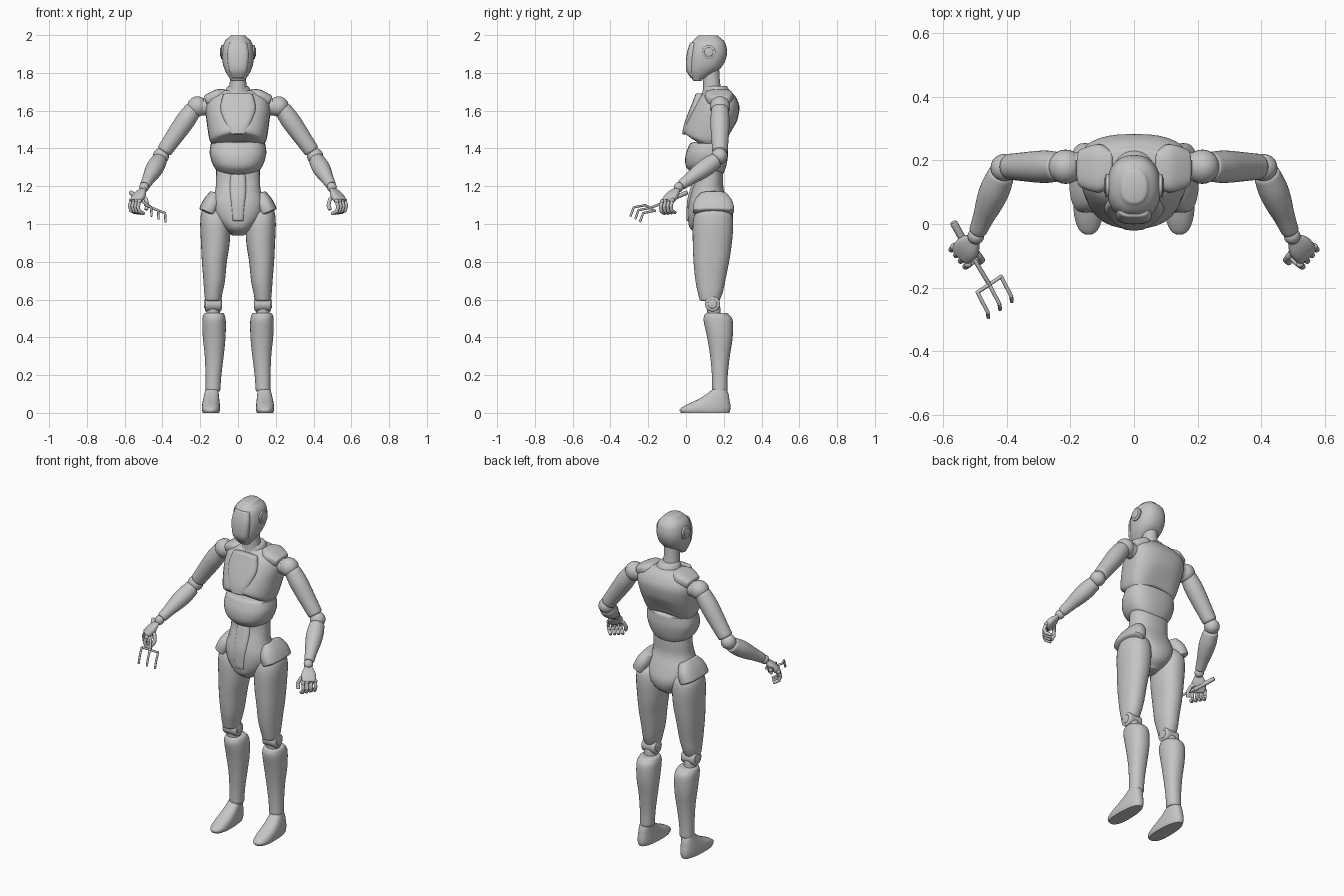
import bpy, bmesh, math
from mathutils import Matrix, Vector

old = bpy.data.objects.get("Cube")
if old:
    bpy.data.objects.remove(old, do_unlink=True)

grey = bpy.data.materials.new("light_grey")
grey.use_nodes = True
colour = (.56, .56, .56, 1)
grey.diffuse_color = colour
grey.node_tree.nodes["Principled BSDF"].inputs["Base Color"].default_value = colour
made = []


def finish(name, bm, side=1):
    """Turn a bmesh into an object, mirrored in x when side is -1."""
    for v in bm.verts:
        v.co.x *= side
    bmesh.ops.recalc_face_normals(bm, faces=bm.faces)
    mesh = bpy.data.meshes.new(name)
    bm.to_mesh(mesh)
    bm.free()
    mesh.materials.append(grey)
    ob = bpy.data.objects.new(name, mesh)
    bpy.context.collection.objects.link(ob)
    made.append(ob)


def smooth_rings(rings, steps):
    """Catmull-Rom interpolation through the given rings."""
    out = []
    last = len(rings) - 1
    for i in range(last):
        p, a, b, q = (rings[min(max(i + k, 0), last)] for k in (-1, 0, 1, 2))
        for s in range(steps):
            t = s / steps
            out.append([y + t / 2 * (z - x + t * (2*x - 5*y + 4*z - w + t * (3*(y - z) + w - x)))
                        for x, y, z, w in zip(p, a, b, q)])
    return out + [list(rings[-1])]


def loft(bm, rings, power=2, widest=.5, cap=.008, matrix=None, warp=None, n=32, steps=4):
    """Rings are (height, centre x, half width, front y, back y)."""
    rows = smooth_rings(rings, steps)
    low, high = (1, -1) if rows[0][0] > rows[-1][0] else (-1, 1)

    def rounded(r, sign):
        res = []
        for grow, k in ((.6, .94), (1, .8)):
            m = r[3] + widest * (r[4] - r[3])
            res.append([r[0] + sign * cap * grow, r[1], r[2] * k,
                        m + (r[3] - m) * k, m + (r[4] - m) * k])
        return res
    if cap:
        rows = rounded(rows[0], low)[::-1] + rows + rounded(rows[-1], high)
    loops = []
    for t, cx, w, y0, y1 in rows:
        mid = y0 + widest * (y1 - y0)
        loop = []
        for i in range(n):
            a = math.tau * i / n
            c, s = math.cos(a), math.sin(a)
            x = math.copysign(abs(c) ** (2 / power), c) * w + cx
            y = math.copysign(abs(s) ** (2 / power), s) * (y1 - mid if s > 0 else mid - y0) + mid
            co = Vector((x, y, t))
            if warp:
                co.z += warp(co)
            loop.append(bm.verts.new(matrix @ co if matrix else co))
        loops.append(loop)
    for a, b in zip(loops, loops[1:]):
        for i in range(n):
            bm.faces.new((a[i], a[i - 1], b[i - 1], b[i]))
    bm.faces.new(loops[0])
    bm.faces.new(loops[-1])


def limb(bm, a, b, radii, wide=(0, 1, 0), flat=1, **options):
    """Loft from a to b through evenly spaced radii; flat squashes one way."""
    a, b = Vector(a), Vector(b)
    axis = (b - a).normalized()
    across = Vector(wide)
    across = (across - axis * across.dot(axis)).normalized()
    m = Matrix((across, axis.cross(across), axis)).transposed().to_4x4()
    m.translation = a
    step = (b - a).length / (len(radii) - 1)
    loft(bm, [(i * step, 0, r, -r * flat, r * flat) for i, r in enumerate(radii)],
         matrix=m, **options)


def rod(bm, points, r, n=12):
    for a, b in zip(points, points[1:]):
        limb(bm, a, b, (r, r), wide=(.3, .9, .2), cap=r * .6, n=n, steps=1)


def ball(bm, at, r):
    bmesh.ops.create_uvsphere(bm, u_segments=24, v_segments=14, radius=r,
                              matrix=Matrix.Translation(at))


def solid(name, rings, side=1, **options):
    bm = bmesh.new()
    loft(bm, rings, **options)
    finish(name, bm, side)


def arch(height, top):
    """Lift the centre of a lower rim, fading out towards top."""
    def lift(co):
        return height * max(0, 1 - (co.x / .15) ** 2) * min(1, max(0, (top - co.z) / .12))
    return lift


# Head and neck
solid("head", [(1.765, 0, .04, .035, .085), (1.8, 0, .062, .014, .15), (1.84, 0, .078, .01, .195),
               (1.9, 0, .085, .014, .217), (1.96, 0, .074, .03, .207), (1.991, 0, .045, .06, .175)],
      power=2.3)
solid("face_plate", [(1.78, 0, .036, .02, .07), (1.82, 0, .05, 0, .06), (1.9, 0, .057, .004, .06),
                     (1.955, 0, .048, .02, .07)], power=3, cap=.006)
solid("neck", [(1.66, 0, .065, .08, .22), (1.72, 0, .046, .09, .185), (1.83, 0, .042, .09, .175)])
solid("neck_collar", [(1.69, 0, .075, .085, .24), (1.725, 0, .058, .1, .22)], cap=.006)

# Torso
solid("chest", [(1.4, 0, .13, .05, .215), (1.43, 0, .145, .003, .23), (1.465, 0, .155, -.015, .243),
                (1.55, 0, .167, .004, .272), (1.62, 0, .173, .035, .283), (1.67, 0, .155, .065, .265),
                (1.7, 0, .11, .1, .24)], power=2.5, widest=.62, warp=arch(.045, 1.55))
solid("chest_plate", [(1.48, 0, .045, -.02, .06), (1.53, 0, .068, -.01, .07), (1.61, 0, .094, .02, .09),
                      (1.685, 0, .078, .05, .09)], power=3.5, cap=.006)
solid("rib_band", [(1.305, 0, .122, .03, .2), (1.33, 0, .138, 0, .212), (1.375, 0, .15, -.003, .222),
                   (1.425, 0, .144, .02, .218)], power=2.4, widest=.6, warp=arch(-.035, 1.42))
solid("waist", [(1.38, 0, .115, .05, .195), (1.25, 0, .116, .05, .197), (1.18, 0, .12, .03, .2),
                (1.11, 0, .142, .013, .228), (1.04, 0, .13, .01, .25), (.98, 0, .08, .02, .235),
                (.948, 0, .04, .06, .19)], power=2.3)
solid("abdomen_plate", [(1.02, 0, .03, .003, .05), (1.12, 0, .04, .006, .06), (1.2, 0, .045, .026, .08),
                        (1.26, 0, .04, .043, .09)], power=3, cap=.004)

for side, word in ((1, "left_"), (-1, "right_")):
    # Ear disc with a raised hub
    bm = bmesh.new()
    for r, reach in ((.037, .088), (.024, .092)):
        limb(bm, (.06, .12, 1.91), (reach, .12, 1.91), (r, r), cap=.003)
    finish(word + "ear_disc", bm, side)

    # Shoulder strap over the top of the chest
    bm = bmesh.new()
    limb(bm, (.07, .175, 1.69), (.165, .175, 1.655), (.055, .075, .072, .06), flat=.48, power=3)
    finish(word + "shoulder_strap", bm, side)

    # Arm
    bm = bmesh.new()
    ball(bm, (.215, .18, 1.622), .054)
    limb(bm, (.15, .18, 1.62), (.21, .18, 1.62), (.045, .045))
    finish(word + "shoulder_joint", bm, side)
    bm = bmesh.new()
    limb(bm, (.238, .18, 1.605), (.388, .18, 1.39), (.046, .051, .049, .045, .041))
    finish(word + "upper_arm", bm, side)
    bm = bmesh.new()
    ball(bm, (.408, .177, 1.36), .043)
    finish(word + "elbow", bm, side)
    bm = bmesh.new()
    limb(bm, (.418, .155, 1.335), (.49, -.02, 1.21), (.042, .047, .043, .034, .028))
    finish(word + "forearm", bm, side)
    bm = bmesh.new()
    ball(bm, (.497, -.038, 1.195), .026)
    finish(word + "wrist", bm, side)

    # Hand: palm, four curled fingers and a thumb
    pinky, index = Vector((.566, -.072, 1.125)), Vector((.522, -.126, 1.12))
    bm = bmesh.new()
    limb(bm, (.505, -.05, 1.18), (.54, -.095, 1.125), (.023, .036, .041, .038),
         wide=index - pinky, flat=.5, power=2.8)
    finish(word + "palm", bm, side)
    curl = [Vector(p) for p in ((0, 0, 0), (.008, -.008, -.03), (0, -.004, -.054), (-.02, .012, -.064))]
    bm = bmesh.new()
    for i in range(4):
        base = pinky.lerp(index, i / 3)
        rod(bm, [base + p for p in curl], .0095)
        ball(bm, base, .012)
    rod(bm, [(.512, -.07, 1.155), (.487, -.1, 1.13), (.478, -.113, 1.1), (.486, -.12, 1.08)], .01)
    finish(word + "fingers", bm, side)

    # Hip guard and leg
    bm = bmesh.new()
    limb(bm, (.118, .145, 1.155), (.158, .145, 1.065), (.075, .098, .108, .109), flat=.46, power=2.5)
    finish(word + "hip_guard", bm, side)
    solid(word + "thigh", [(1.1, .122, .05, .085, .205), (1.06, .121, .073, .05, .24),
                           (1, .12, .08, .036, .25), (.9, .12, .076, .036, .243),
                           (.8, .125, .066, .04, .228), (.7, .126, .057, .05, .208),
                           (.64, .13, .049, .062, .195), (.6, .132, .043, .072, .18)], side, power=2.2)
    bm = bmesh.new()
    limb(bm, (.093, .14, .577), (.171, .14, .577), (.04, .04), cap=.005)
    limb(bm, (.087, .14, .577), (.177, .14, .577), (.024, .024), cap=.003)
    limb(bm, (.132, .15, .5), (.132, .145, .56), (.036, .036))
    finish(word + "knee", bm, side)
    solid(word + "shin", [(.522, .128, .055, .1, .225), (.49, .127, .062, .093, .247),
                          (.4, .126, .06, .112, .247), (.3, .126, .05, .128, .232),
                          (.2, .13, .042, .137, .221), (.12, .133, .039, .138, .22)], side, power=2.2)
    bm = bmesh.new()
    ball(bm, (.138, .178, .115), .036)
    finish(word + "ankle", bm, side)
    solid(word + "foot", [(0, .143, .043, -.026, .23), (.018, .143, .048, -.033, .235),
                          (.042, .143, .047, 0, .235), (.07, .142, .043, .06, .23),
                          (.1, .14, .038, .11, .225), (.125, .138, .034, .14, .215)],
          side, power=2.4, widest=.4, cap=0)

# Hand rake held in the right hand
bm = bmesh.new()
neck = Vector((-.455, -.19, 1.085))
rod(bm, [(-.565, 0, 1.165), (-.515, -.09, 1.125)], .012)
rod(bm, [(-.515, -.09, 1.125), neck], .007)
bar = Vector((.037, .025, -.015))
for k in (-1, 0, 1):
    root = neck + bar * k
    bend = root + Vector((.032, -.062, -.012))
    rod(bm, [neck, root, bend, bend + Vector((.002, -.016, -.045))], .006)
finish("hand_rake", bm)

bpy.ops.object.select_all(action="DESELECT")
for ob in made:
    ob.select_set(True)
bpy.context.view_layer.objects.active = made[0]
bpy.ops.object.shade_smooth_by_angle(angle=math.radians(40))
